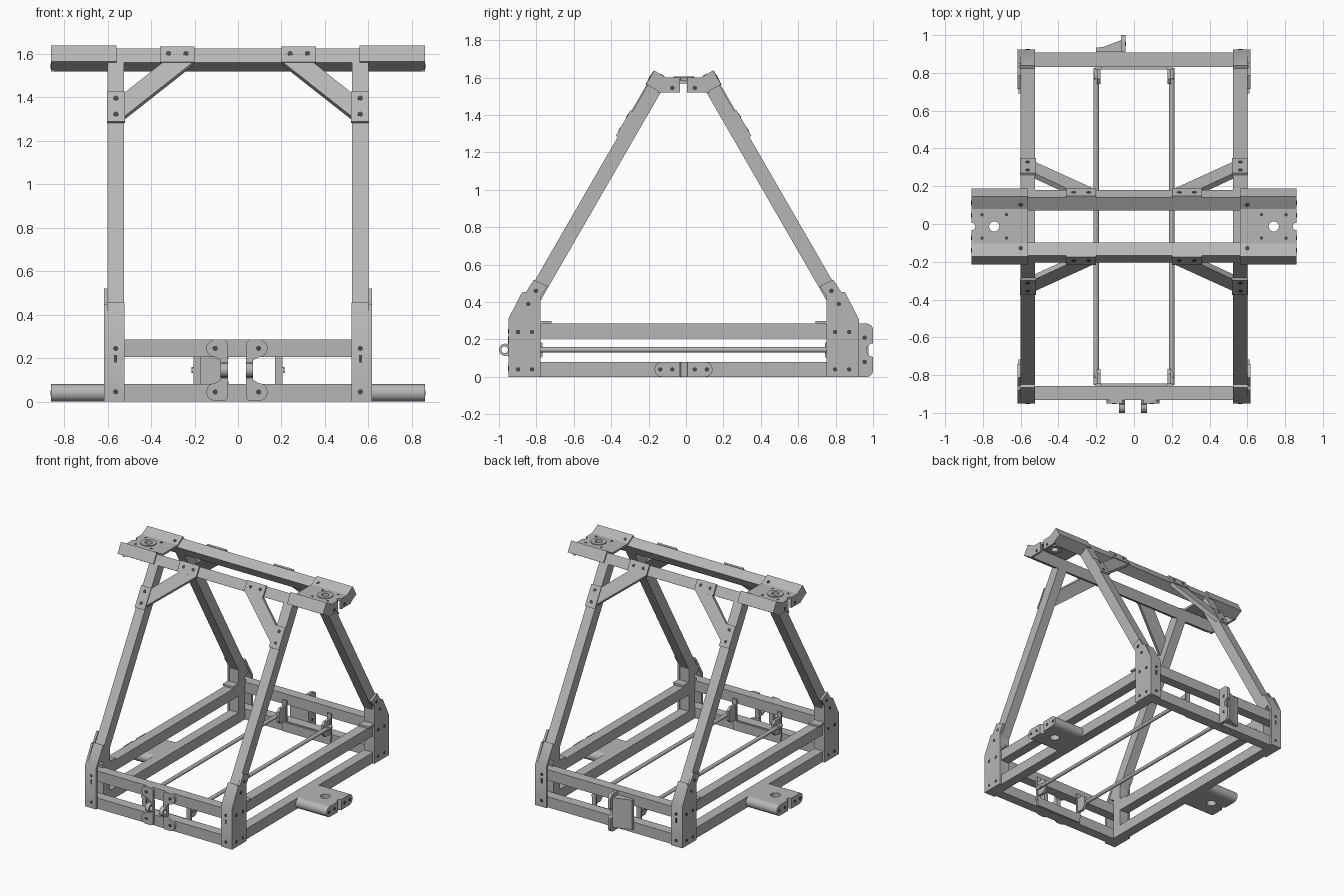
import bpy, bmesh
from math import sin, cos, pi, radians
from mathutils import Matrix, Vector

if "Cube" in bpy.data.objects:
    bpy.data.objects.remove(bpy.data.objects["Cube"])

def material(name, v):
    m = bpy.data.materials.new(name)
    m.use_nodes = True
    m.diffuse_color = (v, v, v, 1)
    m.node_tree.nodes["Principled BSDF"].inputs["Base Color"].default_value = (v, v, v, 1)
    return m

STEEL = material("grey steel", 0.47)
HOLE = material("dark bolt hole", 0.07)
parts = []

def arc(cx, cy, r, a0, a1, n=12):
    return [(cx + r * cos(radians(a0 + (a1 - a0) * i / n)),
             cy + r * sin(radians(a0 + (a1 - a0) * i / n))) for i in range(n + 1)]

def circle(cx, cy, r, n=24):
    return arc(cx, cy, r, 0, 360, n)[:-1]

def rect(u0, v0, u1, v1):
    return [(u0, v0), (u1, v0), (u1, v1), (u0, v1)]

def prism(name, outline, axis, a, b, M=Matrix(), holes=(), mat=STEEL):
    """Extrude an outline with optional holes along an axis from a to b."""
    place = {"x": lambda u, v: (a, u, v), "y": lambda u, v: (u, a, v),
             "z": lambda u, v: (u, v, a)}[axis]
    bm = bmesh.new()
    for loop in [outline] + [circle(*h) for h in holes]:
        vs = [bm.verts.new(place(u, v)) for u, v in loop]
        if holes:
            for i in range(len(vs)):
                bm.edges.new((vs[i - 1], vs[i]))
        else:
            bm.faces.new(vs)
    if holes:
        bmesh.ops.triangle_fill(bm, use_beauty=True, edges=bm.edges[:])
    ext = bmesh.ops.extrude_face_region(bm, geom=bm.faces[:], use_keep_orig=True)
    step = Vector([b - a if axis == c else 0 for c in "xyz"])
    bmesh.ops.translate(bm, vec=step,
                        verts=[g for g in ext["geom"] if isinstance(g, bmesh.types.BMVert)])
    bmesh.ops.transform(bm, matrix=M, verts=bm.verts[:])
    bmesh.ops.recalc_face_normals(bm, faces=bm.faces[:])
    me = bpy.data.meshes.new(name)
    bm.to_mesh(me)
    bm.free()
    me.materials.append(mat)
    ob = bpy.data.objects.new(name, me)
    bpy.context.collection.objects.link(ob)
    parts.append(ob)
    return ob

def box(name, lo, hi, M=Matrix()):
    return prism(name, rect(lo[0], lo[1], hi[0], hi[1]), "z", lo[2], hi[2], M)

def bolts(name, points, axis, at, M=Matrix(), r=0.012):
    for u, v in points:
        prism(name, circle(u, v, r, 12), axis, at - 0.002, at + 0.002, M, mat=HOLE)

CENTRE = Matrix.Translation((0, -0.013, 0))

def mirrored(sx, sy):
    return CENTRE @ Matrix.Diagonal((sx, sy, 1, 1))

# Frame lying in the sloping front plane: x, up the slope, outward
c, s = cos(pi / 3), sin(pi / 3)
SLOPE = Matrix(((1, 0, 0, 0), (0, c, -s, -0.192), (0, s, c, 1.56), (0, 0, 0, 1)))

# Base cross beams, top rails and inner straps
for sy, end in ((1, "front"), (-1, "back")):
    M = mirrored(1, sy)
    for z, level in ((0, "lower"), (0.205, "upper")):
        box(f"{end}_{level}_beam", (-0.6, -0.92, z), (0.6, -0.845, z + 0.08), M)
    box(f"{end}_strap", (-0.2, -0.845, 0.005), (0.2, -0.832, 0.075), M)
    box(f"{end}_top_rail", (-0.86, 0, -0.08), (0.86, 0.075, 0), M @ SLOPE)

for sx, side in ((1, "left"), (-1, "right")):
    M = mirrored(sx, 1)
    # Side beams and long tie rod
    for z, level in ((0, "lower"), (0.205, "upper")):
        box(f"{side}_{level}_beam", (0.525, -0.85, z), (0.6, 0.85, z + 0.08), M)
    prism(f"{side}_tie_rod", circle(0.2, 0.145, 0.014), "y", -0.84, 0.84, M)

    # Rounded side foot with vertical bore and end notch
    outline = [(0.6, -0.115), (0.86, -0.115)] + arc(0.86, 0, 0.02, 270, 90) + [(0.86, 0.115), (0.6, 0.115)]
    prism(f"{side}_foot", outline, "z", 0, 0.08, M, holes=[(0.74, 0, 0.035)])
    for sy in (1, -1):
        prism(f"{side}_foot_edge", arc(0.115, 0.04, 0.04, -90, 90), "x", 0.6, 0.86, mirrored(sx, sy))
    bolts("foot_bolt_hole", [(y, 0.04) for y in (-0.125, -0.06, 0.06, 0.125)], "x", 0.86, M)

    # Top bearing plate with bore, collar and drop flanges
    outline = [(0.56, -0.1), (0.86, -0.1)] + arc(0.86, 0, 0.02, 270, 90) + [(0.86, 0.1), (0.56, 0.1)]
    prism(f"{side}_bearing_plate", outline, "z", 1.585, 1.6, M, holes=[(0.74, 0, 0.04)])
    prism(f"{side}_bearing_collar", circle(0.74, 0, 0.055), "z", 1.57, 1.606, M, holes=[(0.74, 0, 0.027)])
    bolts("bearing_bolt_hole", [(x, y) for x in (0.675, 0.805) for y in (-0.062, 0.062)], "z", 1.6, M, 0.009)

    for sy, end in ((1, "front"), (-1, "back")):
        M = mirrored(sx, sy)
        S = M @ SLOPE
        tag = f"{end}_{side}"
        # Leaning leg and short corner post
        box(f"{tag}_leg", (0.525, -1.4, -0.08), (0.6, 0, 0), S)
        box(f"{tag}_post", (0.525, -0.845, 0), (0.6, -0.77, 0.4), M)
        # Side gusset
        prism(f"{tag}_gusset", [(-0.937, 0), (-0.765, 0), (-0.765, 0.43), (-0.727, 0.485),
                                (-0.8, 0.52), (-0.845, 0.45), (-0.865, 0.45), (-0.937, 0.31)],
              "x", 0.6, 0.616, M)
        bolts("gusset_bolt_hole", [(-0.885, 0.24), (-0.81, 0.24), (-0.885, 0.04), (-0.81, 0.04),
                                   (-0.83, 0.39), (-0.79, 0.46)], "x", 0.616, M)
        # Bent outer corner plate
        prism(f"{tag}_corner_plate", [(-0.937, 0), (-0.92, 0), (-0.92, 0.3), (-0.835, 0.445),
                                      (-0.853, 0.455), (-0.937, 0.31)], "x", 0.523, 0.605, M)
        bolts("corner_bolt_hole", [(0.563, 0.245), (0.563, 0.045)], "y", -0.937, M)
        prism("corner_slot", rect(0.556, 0.18, 0.57, 0.215), "y", -0.939, -0.935, M, mat=HOLE)
        bolts("corner_bolt_hole", [(0.563, -1.317)], "z", 0.013, S)
        # Cap plate on the side beam end
        box(f"{tag}_beam_cap", (0.525, -0.86, 0.285), (0.612, -0.705, 0.3), M)
        # Diagonal knee brace with bolted tabs
        prism(f"{tag}_brace", [(0.53, -0.295), (0.53, -0.17), (0.34, 0.005), (0.2, 0.005)],
              "z", -0.025, 0.006, S)
        box(f"{tag}_brace_leg_tab", (0.52, -0.32, 0), (0.603, -0.16, 0.012), S)
        box(f"{tag}_brace_rail_tab", (0.2, -0.002, 0), (0.36, 0.08, 0.012), S)
        bolts("brace_bolt_hole", [(0.563, -0.195), (0.563, -0.28), (0.24, 0.042), (0.32, 0.042)],
              "z", 0.012, S)
        # Folded wings of the bearing plate over the rail
        box(f"{tag}_bearing_wing", (0.56, 0, 0), (0.86, 0.085, 0.01), S)
        box(f"{tag}_bearing_fold", (0.56, 0.075, -0.085), (0.86, 0.085, 0.01), S)
        prism(f"{tag}_bearing_flange", [(-0.14, 1.52), (-0.018, 1.52), (-0.018, 1.59), (-0.1, 1.59)],
              "x", 0.845, 0.86, M)
        bolts("flange_bolt_hole", [(-0.06, 1.545)], "x", 0.86, M)
        bolts("wing_bolt_hole", [(0.6, -0.04)], "y", 0.085, S)
        # Tie rod bracket
        box(f"{tag}_rod_flange", (0.17, -0.845, 0.05), (0.205, -0.832, 0.24), M)
        prism(f"{tag}_rod_ear", [(-0.84, 0.085), (-0.78, 0.085), (-0.755, 0.11), (-0.755, 0.18),
                                 (-0.78, 0.2), (-0.84, 0.2)], "x", 0.177, 0.197, M)
        prism(f"{tag}_rod_nut", circle(-0.79, 0.145, 0.016, 6), "x", 0.19, 0.213, M)

# Front hitch: two mounting plates with pierced ears
for sx, side in ((1, "left"), (-1, "right")):
    M = Matrix.Translation((-0.005, 0, 0)) @ Matrix.Diagonal((sx, 1, 1, 1))
    outline = ([(0.042, 0.02), (0.055, 0.003)] + arc(0.1, 0.044, 0.041, -90, 90)
               + [(0.075, 0.1), (0.075, 0.19)] + arc(0.1, 0.245, 0.041, -90, 90)
               + [(0.055, 0.286), (0.042, 0.27)])
    prism(f"{side}_hitch_plate", outline, "y", -0.95, -0.933, M)
    bolts("hitch_bolt_hole", [(0.1, 0.044), (0.1, 0.245)], "y", -0.95, M)
    outline = [(-0.925, 0.19), (-0.945, 0.185)] + arc(-0.967, 0.145, 0.033, 70, 290) + [(-0.945, 0.105), (-0.925, 0.1)]
    prism(f"{side}_hitch_ear", outline, "x", 0.042, 0.075, M, holes=[(-0.97, 0.145, 0.018)])

# Back coupling: wedge web and notched upright plate
prism("coupling_web", [(-0.2, 0.91), (-0.2, 0.933), (-0.16, 0.938), (-0.065, 0.975), (-0.065, 0.91)],
      "z", 0.03, 0.255)
prism("coupling_plate", [(0.91, 0.0), (0.965, 0.0)] + arc(0.965, 0.035, 0.035, -80, 0, 6)
      + arc(1.0, 0.143, 0.036, 270, 90) + arc(0.965, 0.25, 0.035, 0, 90, 6) + [(0.91, 0.285)],
      "x", -0.068, -0.045)
bolts("coupling_bolt_hole", [(0.955, 0.21), (0.955, 0.08)], "x", -0.045)

# Smooth the round parts, keep edges sharp
bpy.ops.object.select_all(action="DESELECT")
for ob in parts:
    ob.select_set(True)
bpy.context.view_layer.objects.active = parts[0]
bpy.ops.object.shade_smooth_by_angle(angle=radians(32))
